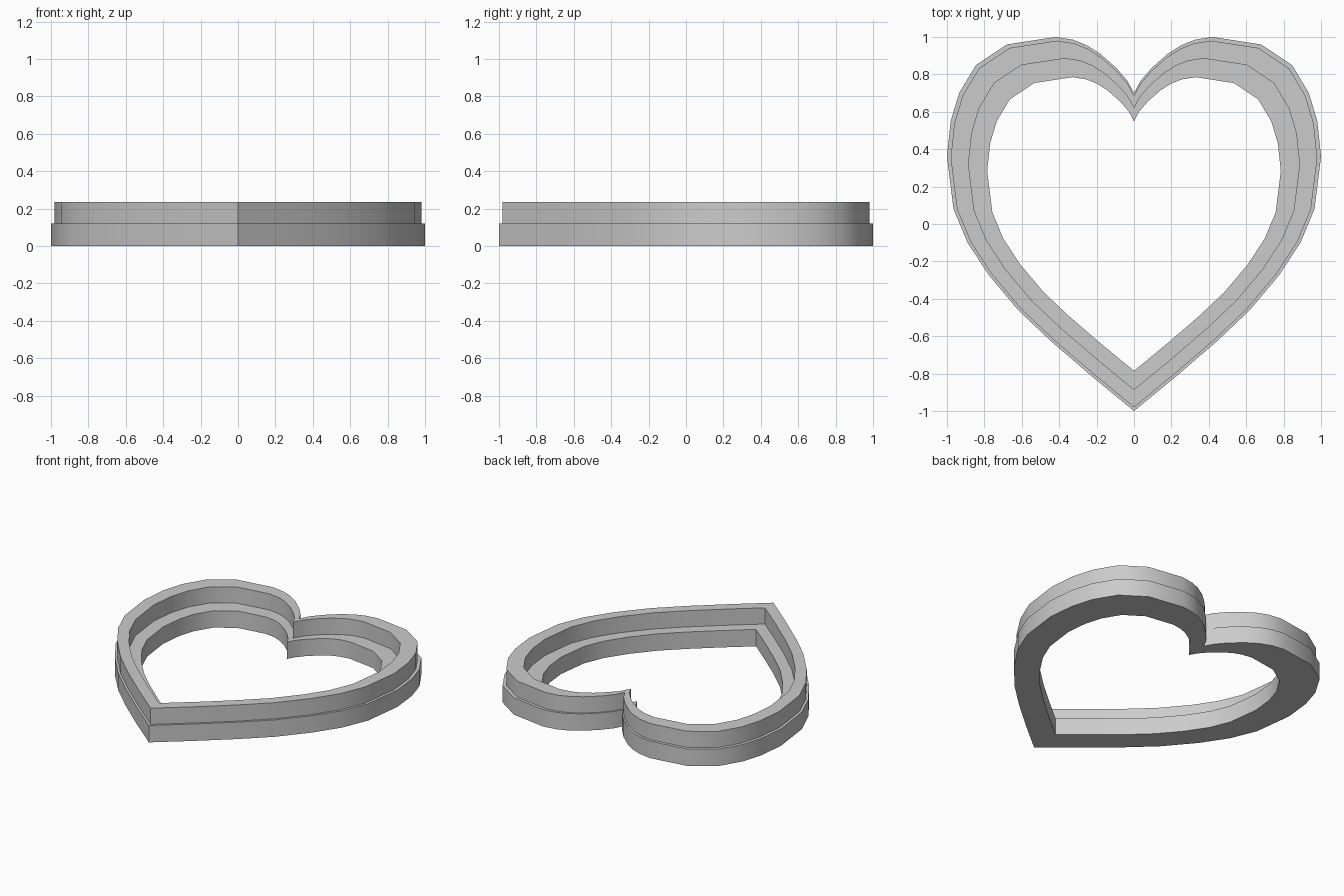
import bpy
import bmesh
import math

if "Cube" in bpy.data.objects:
    bpy.data.objects.remove(bpy.data.objects["Cube"])

# Plain grey material
grey = bpy.data.materials.new("plain grey")
grey.use_nodes = True
grey.diffuse_color = (0.6, 0.6, 0.6, 1)
grey.node_tree.nodes["Principled BSDF"].inputs["Base Color"].default_value = (0.6, 0.6, 0.6, 1)

# Half of the heart outline, from the cleft round to the bottom tip
half = [(0, 0.7), (0.035, 0.765), (0.095, 0.835), (0.18, 0.91), (0.255, 0.957),
        (0.325, 0.985), (0.42, 1), (0.68, 0.96), (0.845, 0.85), (0.935, 0.7),
        (0.98, 0.55), (1, 0.36), (0.965, 0.08), (0.89, -0.1), (0.775, -0.275),
        (0.615, -0.465), (0.44, -0.63), (0.225, -0.815), (0, -1)]
outline = half + [(-x, y) for x, y in half[-2:0:-1]]

# Stepped cross-section of the frame: outline scale and height
BASE, TOP = 0.12, 0.235
section = [(1, 0), (1, BASE), (0.98, BASE), (0.98, TOP),
           (0.885, TOP), (0.885, BASE), (0.785, BASE), (0.785, 0)]

# Heart frame: one closed loop per section corner, bridged into a ring
bm = bmesh.new()
loops = [[bm.verts.new((x * s, y * s, z)) for x, y in outline] for s, z in section]
for a, b in zip(loops, loops[1:] + loops[:1]):
    for i in range(len(outline)):
        j = (i + 1) % len(outline)
        bm.faces.new((a[i], a[j], b[j], b[i]))
bmesh.ops.recalc_face_normals(bm, faces=bm.faces)
mesh = bpy.data.meshes.new("heart_frame")
bm.to_mesh(mesh)
bm.free()
mesh.materials.append(grey)
frame = bpy.data.objects.new("heart_frame", mesh)
bpy.context.collection.objects.link(frame)

# Smooth walls with crisp steps, cleft and tip
bpy.context.view_layer.objects.active = frame
frame.select_set(True)
bpy.ops.object.shade_smooth_by_angle(angle=math.radians(35))
